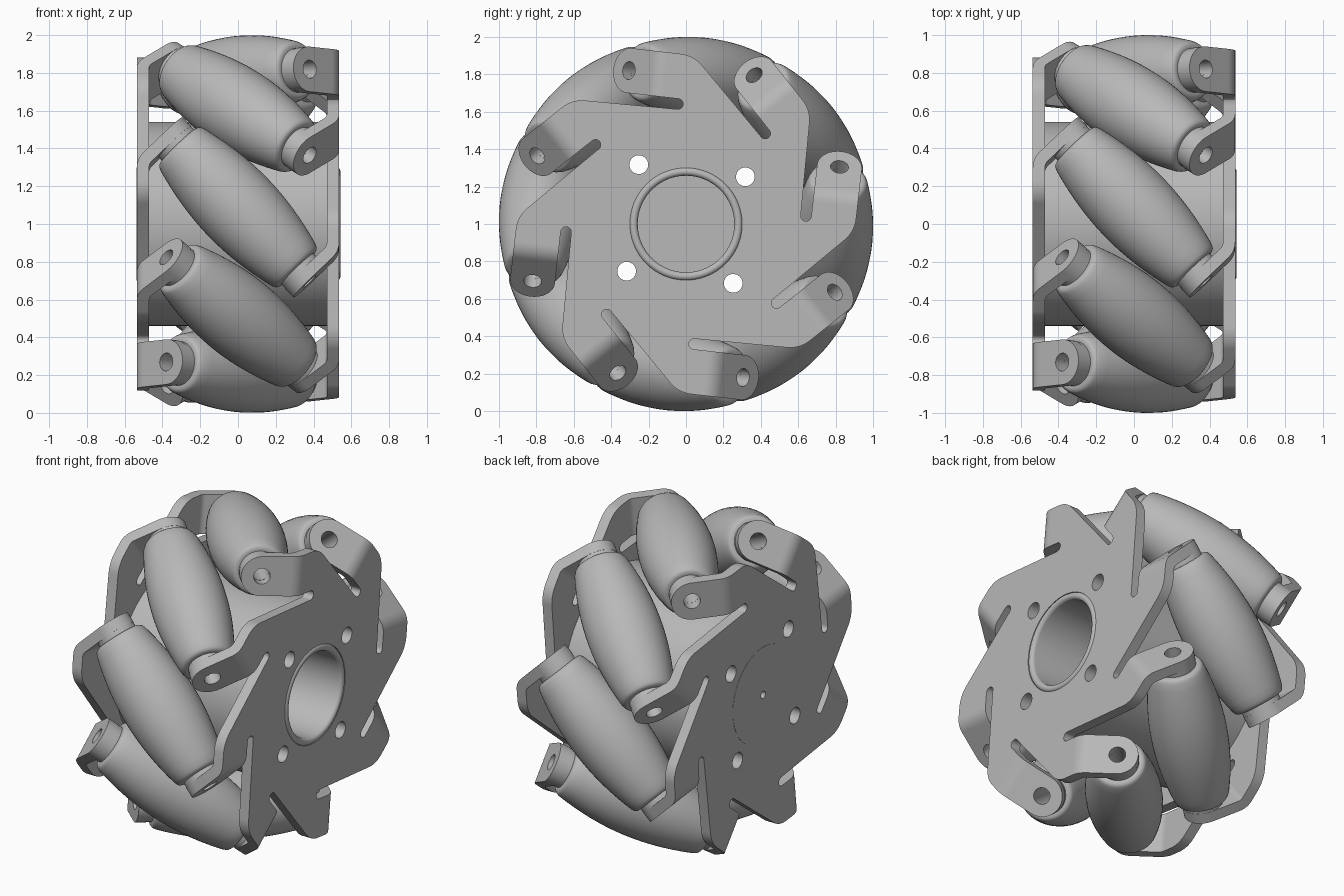
import bpy, bmesh
from math import sin, cos, pi, radians, sqrt, atan2
from mathutils import Matrix, Vector

if "Cube" in bpy.data.objects:
    bpy.data.objects.remove(bpy.data.objects["Cube"])

COUNT = 8                 # rollers around the wheel
PHASE = radians(83.5)     # angle of the first roller
ROLLER_R = 0.781          # distance of roller axes from the wheel axis
HOLE_T, HOLE_X = 0.396, 0.38   # pivot hole on the outer face of a tab
PLATE_X, THICK = 0.503, 0.065
SLOPE = atan2(HOLE_T, HOLE_X)  # bend angle of the tabs
LOW, HIGH = 0.66, 0.90    # tab edges, measured radially

grey = bpy.data.materials.new("light grey")
grey.use_nodes = True
grey.diffuse_color = (0.48, 0.48, 0.48, 1)
grey.node_tree.nodes["Principled BSDF"].inputs["Base Color"].default_value = grey.diffuse_color

# Wheel frame: local x is tangential, y radial, z the wheel axis
wheel = Matrix(((0, 0, 1, 0),
                (sin(PHASE), cos(PHASE), 0, 0),
                (-cos(PHASE), sin(PHASE), 0, 1),
                (0, 0, 0, 1)))


def frame(x, y, z, origin):
    m = Matrix((x, y, z)).transposed().to_4x4()
    m.translation = origin
    return m


def turn(i):
    return Matrix.Rotation(i * 2 * pi / COUNT, 4, 'Z')


def arc(cx, cy, r, start, end, n=10):
    return [(cx + r * cos(start + (end - start) * i / n),
             cy + r * sin(start + (end - start) * i / n)) for i in range(n + 1)]


def circle(cx, cy, r, n=32):
    return arc(cx, cy, r, 0, 2 * pi, n)[:-1]


def finish(name, bm):
    me = bpy.data.meshes.new(name)
    bm.to_mesh(me)
    bm.free()
    me.materials.append(grey)
    ob = bpy.data.objects.new(name, me)
    bpy.context.collection.objects.link(ob)
    bpy.ops.object.select_all(action='DESELECT')
    ob.select_set(True)
    bpy.context.view_layer.objects.active = ob
    bpy.ops.object.shade_smooth_by_angle(angle=radians(35))
    return ob


def prism(loops, depth):
    """Solid from flat outlines (inner loops become holes), centred on z = 0."""
    cu = bpy.data.curves.new("outline", 'CURVE')
    cu.dimensions, cu.fill_mode, cu.extrude = '2D', 'BOTH', depth / 2
    for loop in loops:
        sp = cu.splines.new('POLY')
        sp.points.add(len(loop) - 1)
        for p, (x, y) in zip(sp.points, loop):
            p.co = (x, y, 0, 1)
        sp.use_cyclic_u = True
    ob = bpy.data.objects.new("outline", cu)
    bpy.context.collection.objects.link(ob)
    bpy.context.view_layer.update()
    me = bpy.data.meshes.new_from_object(ob.evaluated_get(bpy.context.evaluated_depsgraph_get()))
    bpy.data.objects.remove(ob)
    bpy.data.curves.remove(cu)
    bm = bmesh.new()
    bm.from_mesh(me)
    bpy.data.meshes.remove(me)
    bmesh.ops.remove_doubles(bm, verts=bm.verts, dist=1e-5)
    bmesh.ops.recalc_face_normals(bm, faces=bm.faces)
    return bm


def lathe(profile, closed, steps=48):
    """Turn (radius, height) points around z."""
    bm = bmesh.new()
    vs = [bm.verts.new((r, 0, z)) for r, z in profile]
    es = [bm.edges.new(pair) for pair in zip(vs, vs[1:])]
    if closed:
        es.append(bm.edges.new((vs[-1], vs[0])))
    bmesh.ops.spin(bm, geom=vs + es, cent=(0, 0, 0), axis=(0, 0, 1),
                   angle=2 * pi, steps=steps)
    bmesh.ops.remove_doubles(bm, verts=bm.verts, dist=1e-5)
    bmesh.ops.recalc_face_normals(bm, faces=bm.faces)
    return bm


def add(target, part, matrix):
    me = bpy.data.meshes.new("piece")
    part.to_mesh(me)
    me.transform(matrix)
    target.from_mesh(me)
    bpy.data.meshes.remove(me)


# Tab bend geometry
BEND = 0.08
mid_t = HOLE_T - sin(SLOPE) * THICK / 2
mid_x = HOLE_X - cos(SLOPE) * THICK / 2
reach = (PLATE_X - mid_x - BEND * (1 - cos(SLOPE))) / sin(SLOPE)
fold = mid_t - reach * cos(SLOPE) - BEND * sin(SLOPE)
tab_start = (-fold - BEND * sin(SLOPE), 0, PLATE_X - BEND * (1 - cos(SLOPE)))

# Toothed plate outline: slot end, tab root, rounded shoulder, long flank
tooth = arc(-0.115, 0.632, 0.028, -pi / 2, pi / 2)
tooth += [(-fold, LOW), (-fold, HIGH)]
tooth += arc(-0.13, HIGH - 0.17, 0.17, pi / 2, radians(46))
outline = []
for k in range(COUNT):
    outline += [tuple((turn(-k) @ Vector((x, y, 0))).xy) for x, y in tooth]
bolt_holes = [circle(0.405 * cos(a), 0.405 * sin(a), 0.05)
              for a in (pi / 4 + q * pi / 2 for q in range(4))]
plate = prism([outline, circle(0, 0, 0.3, 64)] + bolt_holes, THICK)

# Curved strip joining plate and tab
half = THICK / 2
strip = [(-fold + x, PLATE_X - BEND + y)
         for x, y in arc(0, 0, BEND + half, pi / 2, pi / 2 + SLOPE)
         + arc(0, 0, BEND - half, pi / 2 + SLOPE, pi / 2)]
bend = prism([strip], HIGH - LOW)
bend_frame = frame((1, 0, 0), (0, 0, 1), (0, -1, 0), (0, (LOW + HIGH) / 2, 0))

# Round-ended tab with pivot hole
rad = (HIGH - LOW) / 2
tab_outline = [(0, -rad)] + arc(reach, 0, rad, -pi / 2, pi / 2, 24) + [(0, rad)]
tab = prism([tab_outline, circle(reach, 0, 0.048)], THICK)
tab_frame = frame((-cos(SLOPE), 0, -sin(SLOPE)), (0, 1, 0),
                  (sin(SLOPE), 0, -cos(SLOPE)),
                  Vector(tab_start) + Vector((0, (LOW + HIGH) / 2, 0)))

# The two side plates are the same part, one turned half round
for name, flip in (("left_side_plate", 0), ("right_side_plate", pi)):
    bm = bmesh.new()
    add(bm, plate, Matrix.Translation((0, 0, PLATE_X)))
    for k in range(COUNT):
        add(bm, bend, turn(k) @ bend_frame)
        add(bm, tab, turn(k) @ tab_frame)
    ob = finish(name, bm)
    ob.matrix_world = wheel @ Matrix.Rotation(flip, 4, 'Y')

# Hub drum between the plates
hub = prism([circle(0, 0, 0.54, 96), circle(0, 0, 0.3, 64)] + bolt_holes,
            2 * PLATE_X - THICK)
finish("hub_drum", hub).matrix_world = wheel

# Core sleeve: open bore on one side, closed with a small pilot hole on the other
core = lathe([(0, -0.49), (0.022, -0.49), (0.022, -0.537), (0.3, -0.537)]
             + arc(0.28, 0.52, 0.022, 0, pi, 8)
             + [(0.258, -0.4), (0, -0.4)], False, 64)
finish("core_sleeve", core).matrix_world = wheel

# Barrel rollers, shaped so that together they make a round wheel
END, COLLAR, FILLET, BORE = 0.455, 0.485, 0.03, 0.048


def barrel(s):
    return 1 - sqrt(ROLLER_R ** 2 + (s * sin(SLOPE)) ** 2)


edge = END - FILLET
side = [(barrel(s), s) for s in (edge * i / 10 for i in range(11))]
side += arc(barrel(edge) - FILLET - 0.003, edge, FILLET, radians(15), pi / 2, 5)
side += [(0.118, END), (0.118, COLLAR), (BORE, COLLAR)]
profile = [(r, -s) for r, s in reversed(side[1:])] + side
roller_axis = Vector((-sin(SLOPE), 0, cos(SLOPE)))
roller_frame = (Matrix.Translation((0, ROLLER_R, 0))
                @ roller_axis.to_track_quat('Z', 'Y').to_matrix().to_4x4())
roller = finish("roller_1", lathe(profile, True))
roller.matrix_world = wheel @ roller_frame
for k in range(1, COUNT):
    copy = bpy.data.objects.new(f"roller_{k + 1}", roller.data)
    bpy.context.collection.objects.link(copy)
    copy.matrix_world = wheel @ turn(k) @ roller_frame

for piece in (plate, bend, tab):
    piece.free()
